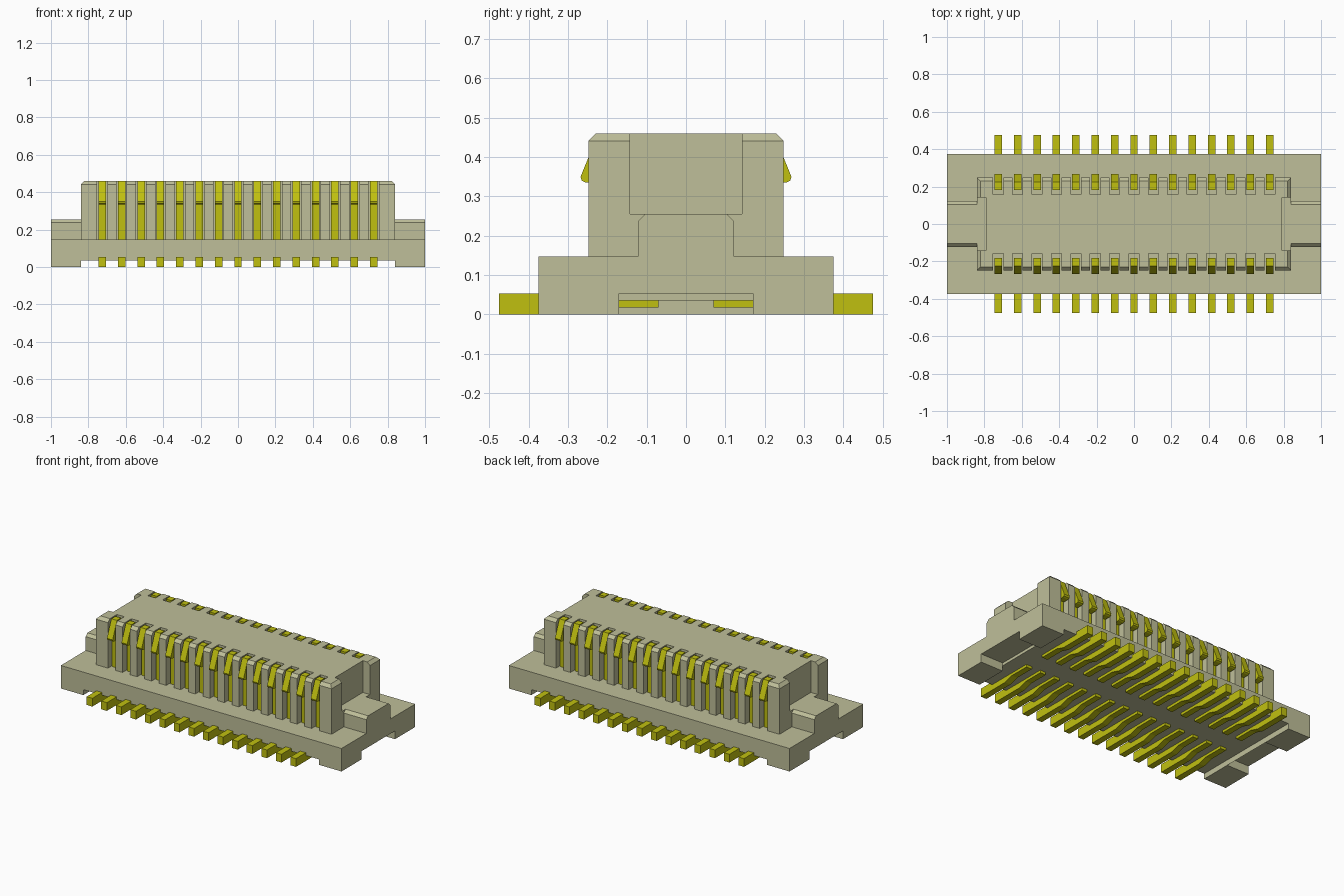
import bpy, bmesh

cube = bpy.data.objects.get("Cube")
if cube:
    bpy.data.objects.remove(cube, do_unlink=True)


def material(name, rgb):
    m = bpy.data.materials.new(name)
    m.use_nodes = True
    m.diffuse_color = (*rgb, 1)
    bsdf = next(n for n in m.node_tree.nodes if n.type == 'BSDF_PRINCIPLED')
    bsdf.inputs["Base Color"].default_value = (*rgb, 1)
    return m


BEIGE = material("beige plastic", (0.52, 0.52, 0.32))
GOLD = material("gold metal", (0.527, 0.527, 0.005))


def finish(name, bm, mat):
    bmesh.ops.recalc_face_normals(bm, faces=bm.faces)
    me = bpy.data.meshes.new(name)
    bm.to_mesh(me)
    bm.free()
    me.materials.append(mat)
    ob = bpy.data.objects.new(name, me)
    bpy.context.collection.objects.link(ob)
    return ob


def add_prism(bm, profile, x0, x1):
    """Extrude a (y, z) profile along x."""
    face = bm.faces.new([bm.verts.new((x0, y, z)) for y, z in profile])
    res = bmesh.ops.extrude_face_region(bm, geom=[face])
    verts = [v for v in res["geom"] if isinstance(v, bmesh.types.BMVert)]
    bmesh.ops.translate(bm, verts=verts, vec=(x1 - x0, 0, 0))


def add_box(bm, x0, x1, y0, y1, z0, z1):
    add_prism(bm, [(y0, z0), (y1, z0), (y1, z1), (y0, z1)], x0, x1)


def cut(target, boxes):
    """Subtract a set of separate boxes from the target."""
    bm = bmesh.new()
    for b in boxes:
        add_box(bm, *b)
    cutter = finish("cutter", bm, BEIGE)
    cutter.hide_render = True
    mod = target.modifiers.new("cut", 'BOOLEAN')
    mod.operation, mod.solver, mod.object = 'DIFFERENCE', 'EXACT', cutter
    bpy.context.view_layer.objects.active = target
    bpy.ops.object.modifier_apply(modifier=mod.name)
    bpy.data.objects.remove(cutter, do_unlink=True)


COUNT, PITCH = 15, 0.1037
XS = [(i - (COUNT - 1) / 2) * PITCH for i in range(COUNT)]

# Base slab, raised underneath between four corner feet
bm = bmesh.new()
add_box(bm, -1, 1, -0.375, 0.375, 0, 0.148)
base = finish("base", bm, BEIGE)
cut(base, [(-0.84, 0.84, -0.5, 0.5, -0.1, 0.035)])
cut(base, [(-1.1, -0.84, -0.17, 0.17, -0.1, 0.053),
           (0.84, 1.1, -0.17, 0.17, -0.1, 0.053)])

# Tower with chamfered rim, end notches and contact grooves
bm = bmesh.new()
add_box(bm, -0.84, 0.84, -0.248, 0.248, 0.148, 0.46)
rim = [e for e in bm.edges if all(v.co.z > 0.4 for v in e.verts)]
bmesh.ops.bevel(bm, geom=rim, offset=0.019, segments=1, affect='EDGES')
tower = finish("tower", bm, BEIGE)
cut(tower, [(-0.9, -0.79, -0.143, 0.143, 0.255, 0.6),
            (0.79, 0.9, -0.143, 0.143, 0.255, 0.6)])
grooves = []
for x in XS:
    grooves.append((x - 0.027, x + 0.027, 0.158, 0.3, 0.1, 0.6))
    grooves.append((x - 0.027, x + 0.027, -0.3, -0.158, 0.1, 0.6))
cut(tower, grooves)

# Key blocks on both ends
for side, x0, x1 in (("left", 0.84, 1.0), ("right", -1.0, -0.84)):
    bm = bmesh.new()
    add_prism(bm, [(-0.122, 0.148), (0.122, 0.148), (0.122, 0.237),
                   (0.104, 0.255), (-0.104, 0.255), (-0.122, 0.237)], x0, x1)
    finish(side + "_key_block", bm, BEIGE)

# Contacts: hooked upright springs and stepped solder tails
SPRING = [(0.182, 0.1), (0.215, 0.1), (0.215, 0.335), (0.254, 0.335),
          (0.265, 0.34), (0.268, 0.35), (0.224, 0.459), (0.182, 0.459)]
TAIL = [(0.475, 0), (0.475, 0.053), (0.07, 0.053), (0.07, 0.018),
        (0.2, 0.018), (0.26, 0)]
for row, s in (("back", 1), ("front", -1)):
    for part, profile in (("springs", SPRING), ("tails", TAIL)):
        bm = bmesh.new()
        for x in XS:
            add_prism(bm, [(s * y, z) for y, z in profile], x - 0.02, x + 0.02)
        finish(row + "_contact_" + part, bm, GOLD)
